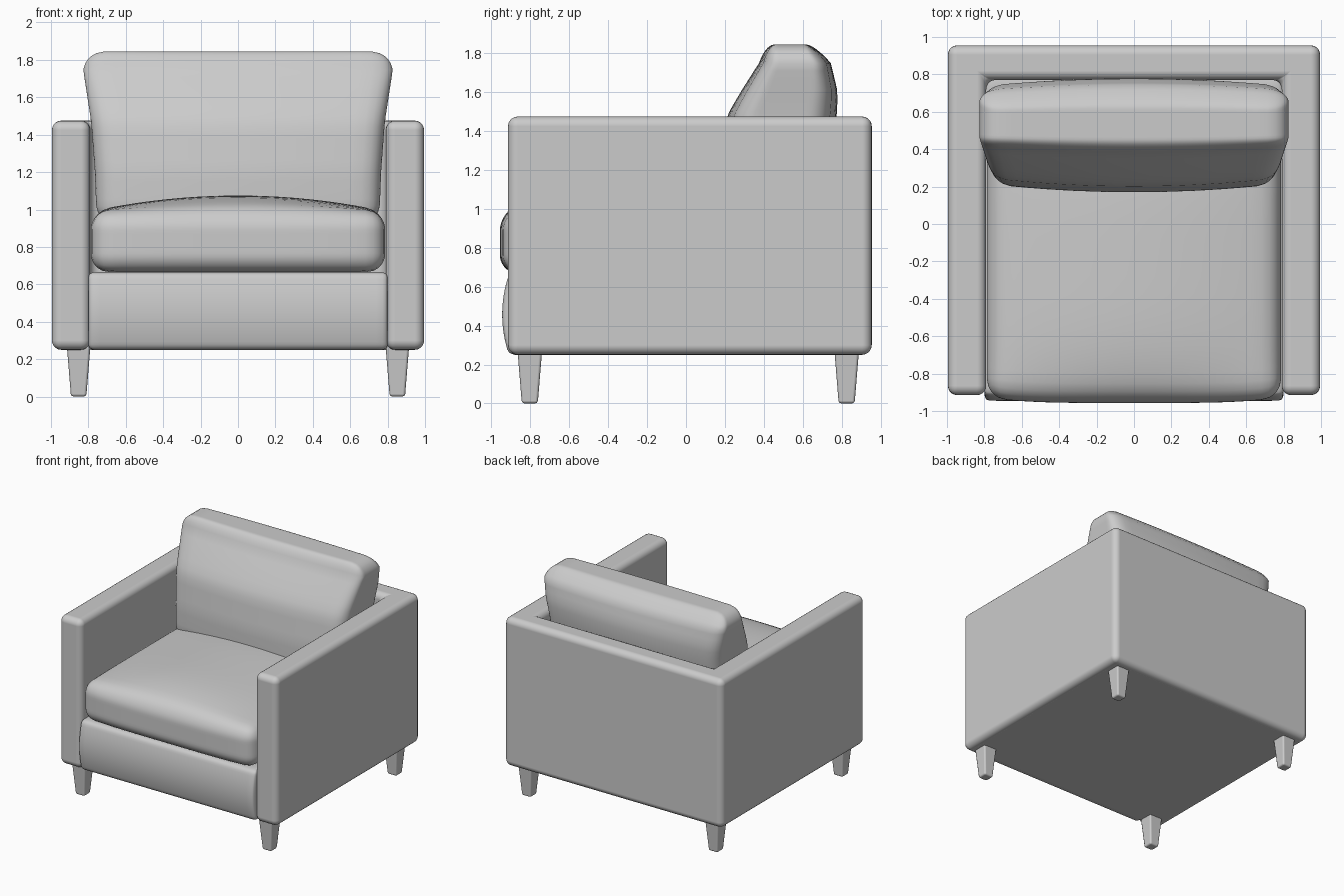
import bpy, bmesh, math
from mathutils import Vector

if "Cube" in bpy.data.objects:
    bpy.data.objects.remove(bpy.data.objects["Cube"])

fabric = bpy.data.materials.new("light grey")
fabric.diffuse_color = (0.6, 0.6, 0.6, 1)
fabric.use_nodes = True
fabric.node_tree.nodes["Principled BSDF"].inputs["Base Color"].default_value = fabric.diffuse_color


def finish(name, bm, bevel=0.0, segments=4):
    bmesh.ops.recalc_face_normals(bm, faces=bm.faces)
    mesh = bpy.data.meshes.new(name)
    bm.to_mesh(mesh)
    bm.free()
    for p in mesh.polygons:
        p.use_smooth = True
    mesh.materials.append(fabric)
    ob = bpy.data.objects.new(name, mesh)
    bpy.context.collection.objects.link(ob)
    if bevel:
        m = ob.modifiers.new("soft edges", 'BEVEL')
        m.width, m.segments, m.harden_normals = bevel, segments, True
        m.limit_method = 'ANGLE'
    return ob


def soft_box(name, lo, hi, r, deform, cuts=23):
    """Rounded box; deform(p, n) bends each point, n being its -1..1 position."""
    lo, hi = Vector(lo), Vector(hi)
    mid, half = (lo + hi) / 2, (hi - lo) / 2
    bm = bmesh.new()
    bmesh.ops.create_cube(bm, size=2)
    bmesh.ops.subdivide_edges(bm, edges=bm.edges[:], cuts=cuts, use_grid_fill=True)
    for v in bm.verts:
        p = Vector([math.sin(c * math.pi / 2) * h for c, h in zip(v.co, half)])
        core = Vector([max(-(h - r), min(h - r, c)) for c, h in zip(p, half)])
        d = p - core
        if d.length > 1e-6:
            p = core + d.normalized() * r
        n = Vector([c / h for c, h in zip(p, half)])
        v.co = deform(p + mid, n)
    return finish(name, bm)


def lerp_table(table, z):
    for a, b in zip(table, table[1:]):
        if z <= b[0]:
            t = max(0, (z - a[0]) / (b[0] - a[0]))
            return [i + (j - i) * t for i, j in zip(a[1:], b[1:])]
    return table[-1][1:]


# U-shaped frame: both arms and the back in one piece
bm = bmesh.new()
outline = [(-0.995, -0.915), (-0.79, -0.915), (-0.79, 0.77), (0.79, 0.77),
           (0.79, -0.915), (0.995, -0.915), (0.995, 0.955), (-0.995, 0.955)]
face = bm.faces.new([bm.verts.new((x, y, 0.25)) for x, y in outline])
up = bmesh.ops.extrude_face_region(bm, geom=[face])
for v in up["geom"]:
    if isinstance(v, bmesh.types.BMVert):
        v.co.z = 1.475
finish("arms_and_back_frame", bm, 0.05, 5)


# Front rail and seat base, with a bulging front
def bulge_front(p, n):
    if n.y < 0:
        p.y -= 0.035 * (1 - n.z ** 2) * -n.y
    return p


soft_box("seat_base", (-0.8, -0.91, 0.25), (0.8, 0.8, 0.665), 0.03, bulge_front)

# Flat underside
bm = bmesh.new()
bmesh.ops.create_cube(bm, size=1)
for v in bm.verts:
    v.co = (v.co.x * 1.88, v.co.y * 1.76 + 0.02, 0.274 + v.co.z * 0.05)
finish("bottom_panel", bm, 0.004, 1)


# Crowned seat cushion
def crown(p, n):
    p.z += 0.085 * (1 - n.x ** 2) * (1 - n.y ** 4) * (n.z + 1) / 2
    if n.y < 0:
        p.y += 0.03 * n.x ** 4
    return p


soft_box("seat_cushion", (-0.787, -0.957, 0.665), (0.787, 0.6, 0.99), 0.1, crown)

# Leaning back cushion: z, middle y, half depth, half width
section = [(0.92, 0.42, 0.25, 0.755), (1.2, 0.45, 0.28, 0.765), (1.47, 0.49, 0.285, 0.785),
           (1.6, 0.53, 0.25, 0.805), (1.75, 0.56, 0.185, 0.828), (1.845, 0.535, 0.14, 0.825)]


def lean(p, n):
    mid, depth, width = lerp_table(section, p.z)
    depth *= 1 - 0.16 * n.x ** 2
    return Vector((n.x * width, mid + n.y * depth, p.z))


soft_box("back_cushion", (-0.8, 0.2, 0.92), (0.8, 0.74, 1.845), 0.11, lean)

# Four tapered legs
for side, sx in (("left", -1), ("right", 1)):
    for end, y in (("front", -0.803), ("back", 0.826)):
        bm = bmesh.new()
        bmesh.ops.create_cube(bm, size=2)
        for v in bm.verts:
            h = 0.063 if v.co.z > 0 else 0.041
            v.co = (sx * 0.852 + v.co.x * h, y + v.co.y * h, 0.27 if v.co.z > 0 else 0)
        finish(f"{end}_{side}_leg", bm, 0.014, 2)
